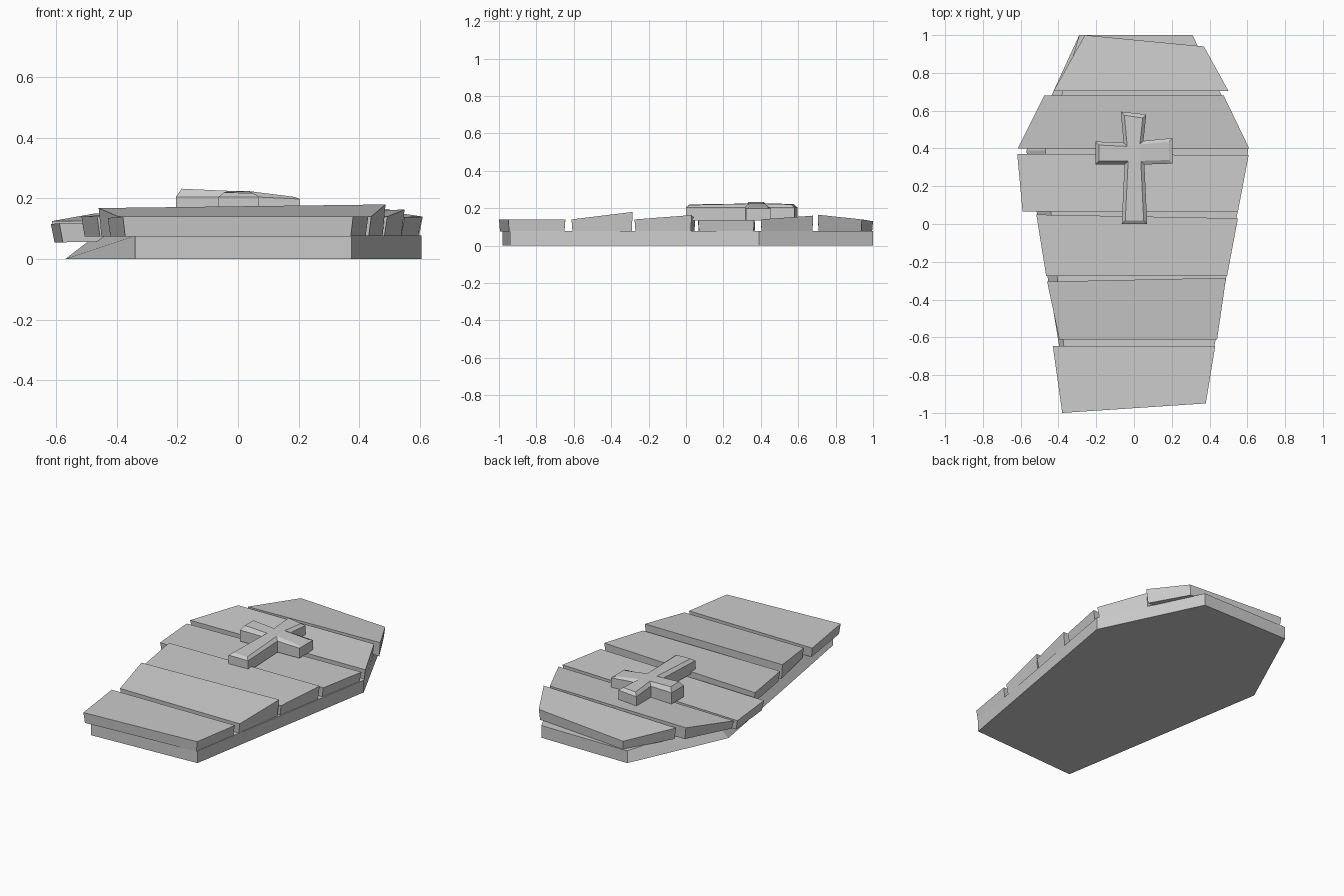
import bpy
import math

if "Cube" in bpy.data.objects:
    bpy.data.objects.remove(bpy.data.objects["Cube"])


def make(name, verts, faces):
    mesh = bpy.data.meshes.new(name)
    mesh.from_pydata(verts, [], faces)
    mesh.update()
    ob = bpy.data.objects.new(name, mesh)
    bpy.context.collection.objects.link(ob)
    return ob


def walls(n):
    return [(i, (i + 1) % n, n + (i + 1) % n, n + i) for i in range(n)]


def loft(name, bottom, top):
    # closed solid between two counter-clockwise rings
    n = len(bottom)
    caps = [tuple(reversed(range(n))), tuple(range(n, 2 * n))]
    return make(name, bottom + top, walls(n) + caps)


# Coffin base: irregular hexagon, left shoulder leaning inwards at the top
base_low = [(-.34, -.98), (.375, -.94), (.605, .39), (.31, 1.0), (-.29, 1.0), (-.57, .39)]
base_top = base_low[:5] + [(-.47, .39)]
loft("coffin_base", [(x, y, 0) for x, y in base_low], [(x, y, .077) for x, y in base_top])

# Lid planks: four top corners (front left, front right, back right, back left)
planks = [
    [(-.38, -1.0, .14), (.38, -.95, .14), (.43, -.645, .14), (-.43, -.645, .135)],
    [(-.395, -.612, .14), (.44, -.612, .14), (.487, -.285, .18), (-.46, -.305, .168)],
    [(-.465, -.275, .14), (.493, -.275, .14), (.55, .03, .163), (-.517, .05, .142)],
    [(-.59, .065, .118), (.55, .065, .138), (.607, .365, .138), (-.618, .37, .115)],
    [(-.615, .40, .125), (.61, .40, .14), (.475, .68, .16), (-.475, .68, .15)],
    [(-.425, .705, .145), (.50, .705, .165), (.37, .94, .14), (-.26, 1.0, .13)],
]
for i, top in enumerate(planks):
    cy = sum(p[1] for p in top) / 4
    low = []
    for x, y, z in top:
        zb = .055 if i == 3 and x < 0 else .075
        low.append((x * .98, cy + (y - cy) * .97, zb))
    loft("lid_plank_%d" % (i + 1), low, top)

# Cross: flared outline with a chamfered, slightly warped top
outline = [(-.065, 0), (.07, 0), (.055, .315), (.205, .32), (.205, .455), (.05, .44),
           (.065, .58), (-.07, .595), (-.055, .43), (-.205, .437), (-.205, .315), (-.05, .315)]
edge_z = [.205, .205, .205, .198, .198, .205, .205, .205, .205, .205, .205, .205]
top_z = [.22, .217, .224, .205, .205, .224, .22, .223, .225, .232, .232, .225]
ring_low = [(x, y, .135) for x, y in outline]
ring_mid = [(x, y, z) for (x, y), z in zip(outline, edge_z)]
ring_top = [(x - math.copysign(.019, x), y + math.copysign(.019, .38 - y), z)
            for (x, y), z in zip(outline, top_z)]
faces = [tuple(reversed(range(12)))] + walls(12)
faces += [tuple(v + 12 for v in f) for f in walls(12)]
for quad in [(0, 1, 2, 11), (2, 3, 4, 5), (5, 6, 7, 8), (8, 9, 10, 11), (11, 2, 5, 8)]:
    faces.append(tuple(v + 24 for v in quad))
make("lid_cross", ring_low + ring_mid + ring_top, faces)
